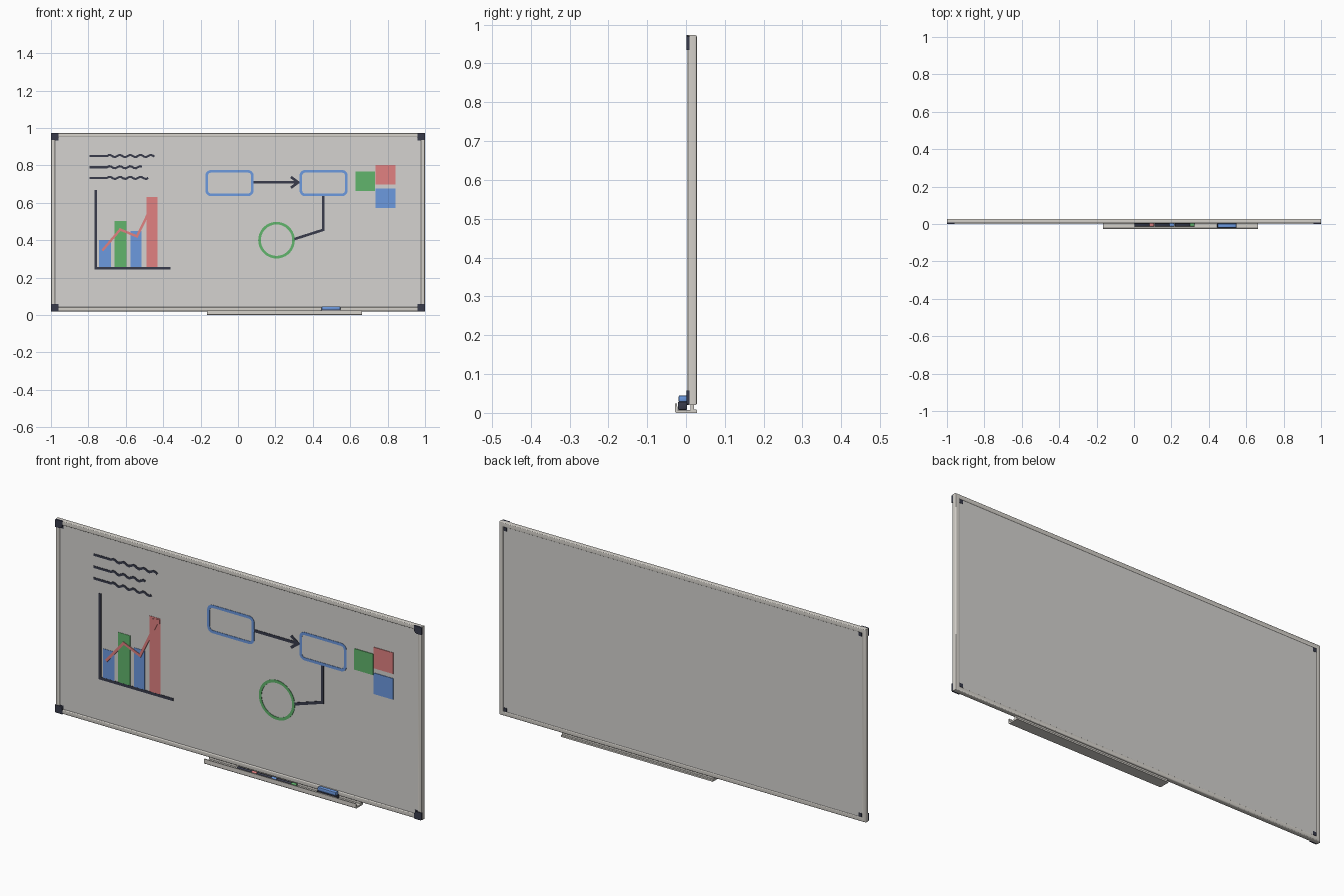
import bpy, bmesh, math
from mathutils import Vector

if "Cube" in bpy.data.objects:
    bpy.data.objects.remove(bpy.data.objects["Cube"])


def material(name, r, g, b):
    m = bpy.data.materials.new(name)
    m.diffuse_color = (r, g, b, 1)
    m.use_nodes = True
    m.node_tree.nodes["Principled BSDF"].inputs["Base Color"].default_value = m.diffuse_color
    return m


WHITE = material("board grey white", 0.66, 0.65, 0.63)
FRAME = material("frame silver", 0.66, 0.635, 0.59)
DARK = material("dark charcoal", 0.04, 0.044, 0.07)
BLUE = material("blue", 0.15, 0.32, 0.74)
RED = material("red", 0.75, 0.22, 0.22)
GREEN = material("green", 0.12, 0.46, 0.15)


def finish(bm, name, mat, smooth=False):
    bmesh.ops.recalc_face_normals(bm, faces=bm.faces)
    me = bpy.data.meshes.new(name)
    bm.to_mesh(me)
    bm.free()
    me.materials.append(mat)
    ob = bpy.data.objects.new(name, me)
    bpy.context.collection.objects.link(ob)
    if smooth:
        bpy.ops.object.select_all(action='DESELECT')
        ob.select_set(True)
        bpy.context.view_layer.objects.active = ob
        bpy.ops.object.shade_smooth_by_angle(angle=math.radians(40))
    return ob


def box(name, mat, x, y, z, bevel=0):
    bm = bmesh.new()
    bmesh.ops.create_cube(bm, size=1)
    for v in bm.verts:
        v.co = [(r[0] + r[1]) / 2 + c * (r[1] - r[0]) for c, r in zip(v.co, (x, y, z))]
    if bevel:
        bmesh.ops.bevel(bm, geom=bm.edges[:], offset=bevel, segments=2,
                        profile=0.5, affect='EDGES')
    return finish(bm, name, mat, bevel > 0)


def rings_mesh(rings, name, mat, closed_rings, smooth=False):
    """Skin a list of equal closed cross-sections."""
    bm = bmesh.new()
    vs = [[bm.verts.new(p) for p in r] for r in rings]
    n, k = len(rings), len(rings[0])
    for i in range(n if closed_rings else n - 1):
        a, b = vs[i], vs[(i + 1) % n]
        for j in range(k):
            bm.faces.new((a[j], a[(j + 1) % k], b[(j + 1) % k], b[j]))
    if not closed_rings:
        bm.faces.new(vs[0])
        bm.faces.new(vs[-1])
    return finish(bm, name, mat, smooth)


def stroke(name, mat, pts, closed=False, w=0.014, y0=0.0080, y1=0.0105):
    """Thin mitred marker line on the board, points given in x, z."""
    pts = [Vector(p) for p in pts]
    n = len(pts)
    rings = []
    for i, p in enumerate(pts):
        a = (p - pts[i - 1]).normalized() if closed or i else None
        b = (pts[(i + 1) % n] - p).normalized() if closed or i < n - 1 else None
        a, b = a or b, b or a
        t = (a + b).normalized()
        h = w / 2 / max(0.5, t.dot(a))
        o = Vector((-t.y, t.x)) * h
        l, r = p + o, p - o
        rings.append([(l.x, y0, l.y), (r.x, y0, r.y), (r.x, y1, r.y), (l.x, y1, l.y)])
    return rings_mesh(rings, name, mat, closed)


def rounded_rect(x0, x1, z0, z1, r, seg=5):
    out = []
    for cx, cz, a in ((x1 - r, z1 - r, 0), (x0 + r, z1 - r, 90),
                      (x0 + r, z0 + r, 180), (x1 - r, z0 + r, 270)):
        for i in range(seg + 1):
            t = math.radians(a + 90 * i / seg)
            out.append((cx + r * math.cos(t), cz + r * math.sin(t)))
    return out


ZB, ZT = 0.02, 0.973
ZC, HZ = (ZB + ZT) / 2, (ZT - ZB) / 2

# writing panel and mitred frame with rounded section
box("writing_panel", WHITE, (-0.985, 0.985), (0.010, 0.0255), (ZB + 0.015, ZT - 0.015))
section = rounded_rect(0.0, 0.022, 0.004, 0.028, 0.005, 4)
rings_mesh([[(sx * (1 - d), y, ZC + sz * (HZ - d)) for d, y in section]
            for sx, sz in ((-1, -1), (1, -1), (1, 1), (-1, 1))], "frame", FRAME, True, True)

# corner caps: front plate with rounded inner corner, block showing at the back
for sx in (-1, 1):
    for sz in (-1, 1):
        outline = [(0.0, 0.003), (0.003, 0.0), (0.040, 0.0)]
        for i in range(6):
            t = math.radians(90 * i / 5)
            outline.append((0.022 + 0.018 * math.cos(t), 0.020 + 0.018 * math.sin(t)))
        outline.append((0.0, 0.038))
        rings_mesh([[(sx * (1 - d * 1.0), y, ZC + sz * (HZ - e)) for d, e in outline]
                    for y in (0.001, 0.0105)], "corner_cap", DARK, False)
        xs = sorted((sx * 0.978, sx * 0.960))
        zs = sorted((ZC + sz * (HZ - 0.022), ZC + sz * (HZ - 0.040)))
        box("corner_cap_back", DARK, xs, (0.009, 0.0268), zs)

# handwriting lines
for z, x1 in ((0.85, -0.44), (0.79, -0.51), (0.733, -0.475)):
    pts = [(-0.794, z), (-0.70, z)]
    steps = int((x1 + 0.70) / 0.011)
    pts += [(-0.70 + 0.011 * i, z + 0.006 * math.sin(i * math.pi / 2.5))
            for i in range(1, steps + 1)]
    stroke("handwriting_line", DARK, pts, w=0.011)

# bar chart
stroke("chart_axes", DARK, [(-0.76, 0.668), (-0.76, 0.25), (-0.36, 0.25)])
for x0, x1, top, mat in ((-0.742, -0.68, 0.40, BLUE), (-0.66, -0.595, 0.503, GREEN),
                         (-0.575, -0.515, 0.45, BLUE), (-0.49, -0.43, 0.63, RED)):
    box("chart_bar", mat, (x0, x1), (0.0085, 0.0105), (0.257, top))
stroke("trend_line", RED, [(-0.725, 0.345), (-0.63, 0.457), (-0.54, 0.42), (-0.445, 0.615)],
       w=0.013, y0=0.0065)
stroke("trend_arrow_head", RED, [(-0.487, 0.612), (-0.438, 0.620), (-0.437, 0.57)],
       w=0.012, y0=0.0065)

# flow chart
for x0 in (-0.174, 0.329):
    stroke("flow_box", BLUE, rounded_rect(x0 + 0.007, x0 + 0.25, 0.643, 0.768, 0.022), True)
stroke("flow_arrow", DARK, [(0.083, 0.709), (0.322, 0.709)])
stroke("flow_arrow_head", DARK, [(0.283, 0.738), (0.322, 0.709), (0.283, 0.680)])
stroke("flow_connector", DARK, [(0.455, 0.636), (0.455, 0.455), (0.302, 0.406)])
stroke("flow_circle", GREEN, [(0.206 + 0.091 * math.cos(i * math.pi / 18),
                               0.400 + 0.091 * math.sin(i * math.pi / 18))
                              for i in range(36)], True)

# sticky notes
for x0, z0, mat in ((0.628, 0.664, GREEN), (0.736, 0.699, RED), (0.736, 0.572, BLUE)):
    box("sticky_note", mat, (x0, x0 + 0.105), (0.007, 0.0105), (z0, z0 + 0.104))

# pen tray: L section with front lip and rear rib
tray = [(-0.028, 0.003), (-0.025, 0.0), (0.028, 0.0), (0.028, 0.008), (0.020, 0.009),
        (0.020, 0.022), (0.012, 0.022), (0.012, 0.008), (-0.022, 0.008),
        (-0.023, 0.024), (-0.028, 0.024)]
rings_mesh([[(x, y, z) for y, z in tray] for x in (-0.166, 0.664)], "pen_tray", FRAME, False)


def rod(name, mat, x0, x1, r, y=-0.006, z=0.0165):
    ring = [(math.cos(i * math.pi / 8), math.sin(i * math.pi / 8)) for i in range(16)]
    rings_mesh([[(x, y + k * c, z + k * s) for c, s in ring]
                for x, k in ((x0, r * 0.8), (x0 + 0.002, r), (x1 - 0.002, r), (x1, r * 0.8))],
               name, mat, False, True)


# markers: dark bodies with coloured caps
for i, mat in enumerate((RED, BLUE, GREEN)):
    x = 0.002 + 0.108 * i
    rod("marker_body", DARK, x, x + 0.082, 0.0075)
    rod("marker_cap", mat, x + 0.080, x + 0.106, 0.0083)

# eraser: dark felt with blue grip
box("eraser_felt", DARK, (0.445, 0.549), (-0.021, 0.003), (0.008, 0.029), 0.002)
box("eraser_grip", BLUE, (0.447, 0.547), (-0.019, 0.002), (0.028, 0.045), 0.003)
